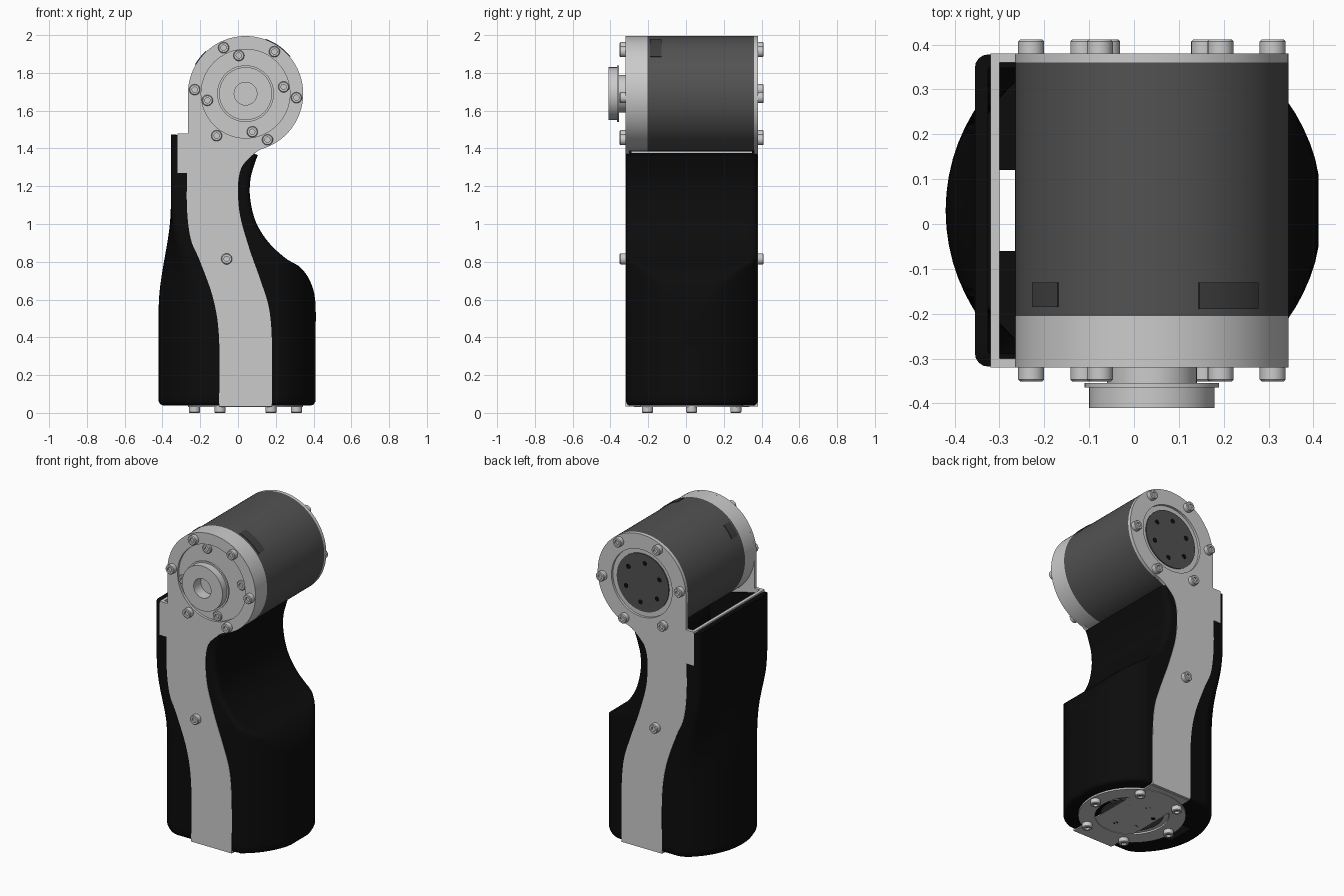
import bpy, bmesh, math
from math import sin, cos, pi, radians, sqrt
from mathutils import Matrix, Vector

if "Cube" in bpy.data.objects:
    bpy.data.objects.remove(bpy.data.objects["Cube"])


def material(name, v):
    m = bpy.data.materials.new(name)
    m.use_nodes = True
    m.diffuse_color = (v, v, v, 1)
    bsdf = m.node_tree.nodes["Principled BSDF"]
    bsdf.inputs["Base Color"].default_value = (v, v, v, 1)
    bsdf.inputs["Roughness"].default_value = 0.6
    return m


LIGHT = material("light_metal", 0.6)
DARK = material("dark_grey", 0.085)
PATCH = material("label_grey", 0.05)
BLACK = material("black_plastic", 0.0035)

# Joint centre, and frames whose local z points out of each face
CX, CY, CZ, R = 0.04, 0.03, 1.69, 0.305
FRONT = Matrix.Translation((CX, 0, CZ)) @ Matrix.Rotation(pi / 2, 4, 'X')
BACK = Matrix.Translation((CX, 0, CZ)) @ Matrix.Rotation(-pi / 2, 4, 'X')
BELOW = Matrix.Translation((CX, CY, 0)) @ Matrix.Rotation(pi, 4, 'X')


def make(name, verts, faces, mat, frame=Matrix()):
    bm = bmesh.new()
    vs = [bm.verts.new(frame @ Vector(v)) for v in verts]
    for f in faces:
        bm.faces.new([vs[i] for i in f])
    bmesh.ops.remove_doubles(bm, verts=bm.verts, dist=1e-5)
    bmesh.ops.recalc_face_normals(bm, faces=bm.faces)
    me = bpy.data.meshes.new(name)
    bm.to_mesh(me)
    bm.free()
    me.materials.append(mat)
    ob = bpy.data.objects.new(name, me)
    bpy.context.collection.objects.link(ob)
    return ob


def activate(ob):
    bpy.ops.object.select_all(action='DESELECT')
    ob.select_set(True)
    bpy.context.view_layer.objects.active = ob


def smooth(ob, angle=35):
    activate(ob)
    bpy.ops.object.shade_smooth_by_angle(angle=radians(angle))
    return ob


def apply(ob, kind, **settings):
    mod = ob.modifiers.new(kind.title(), kind)
    for key, value in settings.items():
        setattr(mod, key, value)
    activate(ob)
    bpy.ops.object.modifier_apply(modifier=mod.name)


def lathe(name, profile, mat, frame, n=72):
    """Spin (radius, height) points around the frame's local z."""
    verts = [(r * cos(2 * pi * i / n), r * sin(2 * pi * i / n), h)
             for r, h in profile for i in range(n)]
    faces = []
    for j in range(len(profile) - 1):
        for i in range(n):
            k = (i + 1) % n
            faces.append((j * n + i, j * n + k, j * n + n + k, j * n + n + i))
    for j in (0, len(profile) - 1):
        faces.append(tuple(range(j * n, j * n + n)))
    return smooth(make(name, verts, faces, mat, frame))


def box(name, lo, hi, mat):
    verts = [(x, y, z) for x in (lo[0], hi[0]) for y in (lo[1], hi[1]) for z in (lo[2], hi[2])]
    faces = [(0, 1, 3, 2), (4, 6, 7, 5), (0, 4, 5, 1), (2, 3, 7, 6), (0, 2, 6, 4), (1, 5, 7, 3)]
    return make(name, verts, faces, mat)


def cut(ob, cutter):
    cutter.hide_render = True
    apply(ob, 'BOOLEAN', object=cutter, operation='DIFFERENCE', solver='EXACT')
    bpy.data.objects.remove(cutter)


def spline(points, steps=6):
    """Smooth line through the points."""
    p = [Vector(q) for q in points]
    p = [p[0]] + p + [p[-1]]
    out = []
    for a, b, c, d in zip(p, p[1:], p[2:], p[3:]):
        for s in range(steps):
            t = s / steps
            out.append(0.5 * (2 * b + (c - a) * t + (2 * a - 5 * b + 4 * c - d) * t * t
                              + (3 * b - a - 3 * c + d) * t ** 3))
    return out + [p[-1]]


def bolt(name, x, y, base, frame, height=0.031):
    r, s = 0.029, 0.014
    lathe(name, [(r, base - 0.01), (r, base + height - 0.004), (r - 0.004, base + height),
                 (s, base + height), (s, base + height - 0.012)], LIGHT,
          frame @ Matrix.Translation((x, y, 0)), 20)


def bolt_circle(name, count, radius, start, base, frame, height=0.031):
    for i in range(count):
        a = radians(start) + 2 * pi * i / count
        bolt(f"{name}_{i + 1}", radius * cos(a), radius * sin(a), base, frame, height)


# Hollow grip shell: round below, squarer towards the top
V = 0.348
right_edge = [(0.41, 0.06), (0.41, 0.35), (0.41, 0.58), (0.385, 0.69), (0.33, 0.77), (0.25, 0.82),
              (0.16, 0.905), (0.095, 1.01), (0.065, 1.13), (0.065, 1.23), (0.085, 1.31), (0.105, 1.365)]
SIDE = 28


def ring(xr, z, inset=0.0):
    t = min(1, max(0, (z - 0.55) / 0.55))
    w = t * t * (3 - 2 * t)
    lift = max(0, z - 1.0) / 0.365 * 0.11
    pts = []
    for side in (-1, 1):
        for i in range(SIDE + 1):
            v = side * V * sin(pi * (i / SIDE - 0.5))
            c = 0.03
            over = max(0, abs(v) - V + c)
            corner = c - sqrt(max(0, c * c - over * over))
            circle = sqrt(0.42 ** 2 - v * v)
            x = -(circle * (1 - w) + 0.355 * w) + corner if side < 0 else min(circle, xr) - corner
            k = 1 - inset / 0.4
            pts.append((x * k, CY + v * k, z + lift * (xr - x) / (xr + 0.355)))
    return pts


rings = [ring(0.41, 0.04, 0.02), ring(0.41, 0.046, 0.008)] + [ring(p.x, p.y) for p in spline(right_edge)]
N = 2 * (SIDE + 1)
faces = [tuple(range(N))]
for j in range(len(rings) - 1):
    for i in range(N):
        k = (i + 1) % N
        faces.append((j * N + i, j * N + k, j * N + N + k, j * N + N + i))
shell = make("grip_shell", [p for r in rings for p in r], faces, BLACK)
apply(shell, 'SOLIDIFY', thickness=0.03, offset=-1)
cut(shell, box("slot_cutter", (-0.32, -0.06, -0.1), (-0.262, 0.12, 0.2), BLACK))
smooth(shell, 40)

# Front and back side plates, one outline for both
edge_right = spline([(0.18, 0.035), (0.18, 0.36), (0.165, 0.55), (0.12, 0.7), (0.06, 0.87), (0.01, 1.05),
                     (0.0, 1.2), (0.015, 1.29), (0.05, 1.34), (0.11, 1.39), (0.17, 1.414)])
arc = [(CX + R * cos(radians(a)), CZ + R * sin(radians(a))) for a in range(-62, 181, 4)]
tab = [(-0.265, CZ), (-0.265, 1.48), (-0.32, 1.48), (-0.32, 1.27)]
edge_left = spline([(-0.27, 1.27), (-0.27, 1.08), (-0.25, 0.92), (-0.2, 0.8), (-0.13, 0.6),
                    (-0.1, 0.39), (-0.1, 0.035)])
outline = [tuple(p) for p in edge_right] + arc + tab + [tuple(p) for p in edge_left]
n = len(outline)
for name, y0, y1, hole, frame in (("front_plate", -0.32, -0.3, 0.235, FRONT),
                                  ("back_plate", 0.36, 0.38, 0.21, BACK)):
    verts = [(x, y, z) for y in (y0, y1) for x, z in outline]
    faces = [tuple(range(n)), tuple(range(n, 2 * n))]
    faces += [(i, (i + 1) % n, n + (i + 1) % n, n + i) for i in range(n)]
    plate = make(name, verts, faces, LIGHT)
    cut(plate, lathe("hole_cutter", [(hole, 0.25), (hole, 0.5)], LIGHT, frame))
    smooth(plate, 30)

# Wall and foot strap joining the two plates
box("bracket_wall", (-0.32, -0.31, 1.27), (-0.3, 0.37, 1.48), LIGHT)
box("foot_strap", (-0.1, -0.305, 0.033), (0.18, 0.365, 0.05), LIGHT)

# Motor body and front housing with hub
lathe("motor_body", [(R, -0.36), (R, 0.205)], DARK, FRONT, 96)
lathe("front_housing", [(R, 0.205), (R, 0.318), (0.235, 0.318), (0.235, 0.305), (0.1, 0.305),
                        (0.1, 0.355), (0.15, 0.355), (0.15, 0.365), (0.14, 0.365), (0.14, 0.41),
                        (0.06, 0.41), (0.06, 0.34)], LIGHT, FRONT, 96)

# Label patches curved over the body
for name, a0, a1, h0, h1 in (("wide_label", 39.6, 70, 0.13, 0.19), ("small_label", 133, 150, 0.13, 0.185)):
    verts, steps = [], 12
    for i in range(steps + 1):
        a = radians(a0 + (a1 - a0) * i / steps)
        verts += [((R + 0.002) * cos(a), (R + 0.002) * sin(a), h) for h in (h0, h1)]
    faces = [(2 * i, 2 * i + 1, 2 * i + 3, 2 * i + 2) for i in range(steps)]
    label = make(name, verts, faces, PATCH, FRONT)
    apply(label, 'SOLIDIFY', thickness=0.004, offset=0)
    smooth(label)


# Output discs on the back and underneath
def output_disc(name, base, frame):
    lathe(name + "_ledge", [(0.21, base - 0.01), (0.21, base + 0.005)], LIGHT, frame)
    lathe(name + "_disc", [(0.18, base), (0.18, base + 0.011)], DARK, frame)
    for i in range(6):
        a = 2 * pi * i / 6 + 0.4
        spot = frame @ Matrix.Translation((0.125 * cos(a), 0.125 * sin(a), 0))
        lathe(f"{name}_hole_{i + 1}", [(0.015, base + 0.008), (0.015, base + 0.012)], BLACK, spot, 16)


output_disc("back_output", 0.36, BACK)
output_disc("base_output", -0.045, BELOW)
lathe("base_ring", [(0.21, -0.05), (R, -0.05), (R, -0.03), (0.21, -0.03), (0.21, -0.05)], LIGHT, BELOW)

# Bolts
bolt_circle("front_bolt", 6, 0.27, 55.5, 0.32, FRONT)
bolt_circle("back_bolt", 6, 0.27, -55.5, 0.38, BACK)
bolt_circle("base_bolt", 6, 0.27, 0, -0.031, BELOW)
bolt_circle("sunken_bolt", 4, 0.205, 10, 0.305, FRONT, 0.014)
bolt("front_strap_bolt", -0.06 - CX, 0.815 - CZ, 0.32, FRONT)
bolt("back_strap_bolt", -0.06 - CX, CZ - 0.815, 0.38, BACK)
